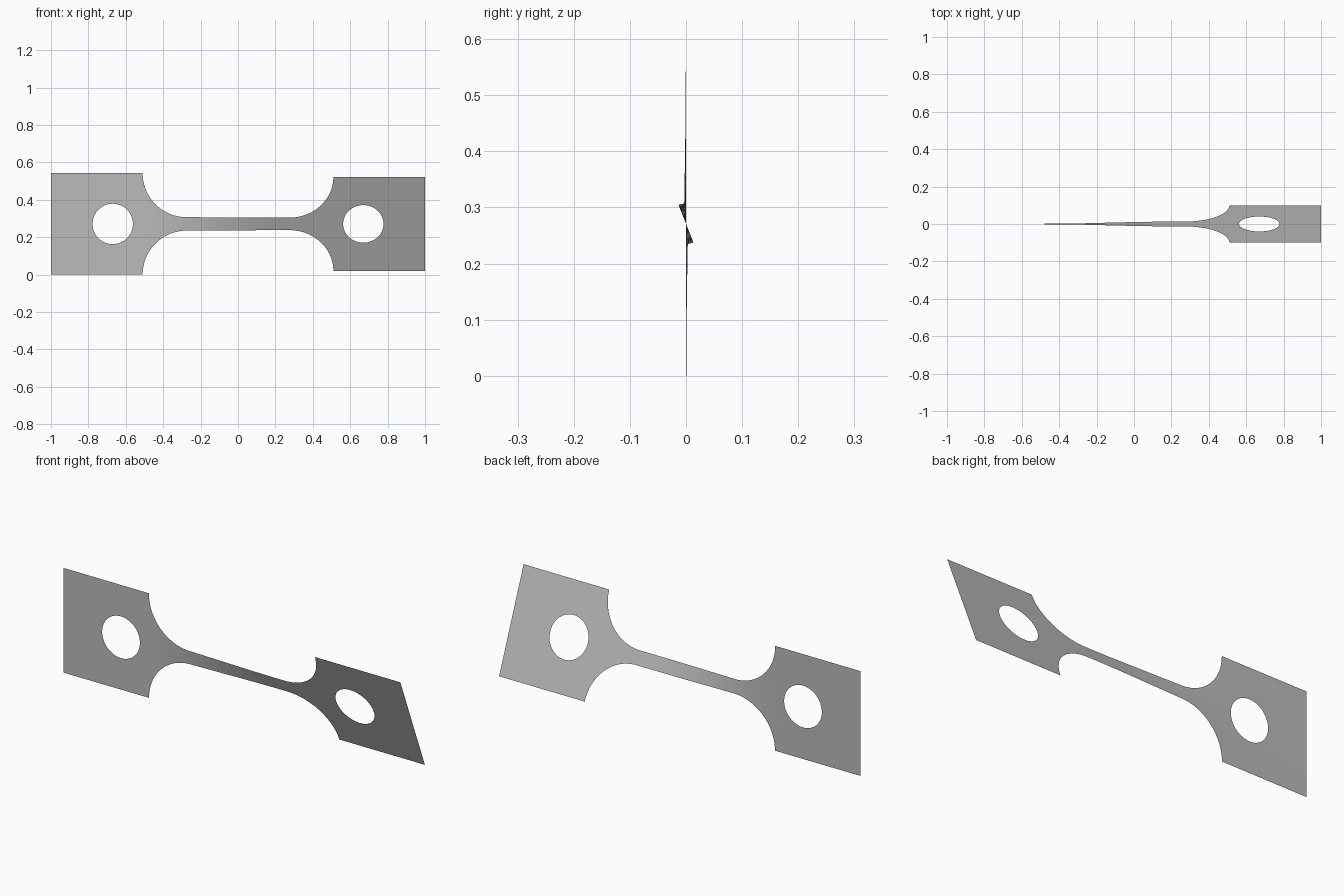
import bpy
import bmesh
from math import sin, cos, pi, radians

if "Cube" in bpy.data.objects:
    bpy.data.objects.remove(bpy.data.objects["Cube"], do_unlink=True)

HALF = 0.271        # half height of the end tabs
NECK = 0.036        # half height of the narrow strip
TAB_X = 0.51        # inner edge of the tabs
RADIUS = HALF - NECK
HOLE_X, HOLE_R = 0.67, 0.108
TWIST = radians(21.7)
ROWS, ARC, STRIP, HOLE_SIDES = 4, 24, 30, 64

grey = bpy.data.materials.new("grey sheet")
grey.use_nodes = True
color = (0.5, 0.5, 0.5, 1)
grey.diffuse_color = color
grey.node_tree.nodes["Principled BSDF"].inputs["Base Color"].default_value = color

bm = bmesh.new()


def rows(x, half):
    return [bm.verts.new((x, 0, half * (2 * j / ROWS - 1))) for j in range(ROWS + 1)]


def loop_edges(verts):
    return [bm.edges.new((v, verts[i - 1])) for i, v in enumerate(verts)]


# Narrow strip with a round fillet at each end
arc_x = TAB_X - RADIUS
fillet = [(arc_x + RADIUS * sin(a), HALF - RADIUS * cos(a))
          for a in (i * pi / 2 / ARC for i in range(ARC + 1))]
stations = [(-x, h) for x, h in reversed(fillet)]
stations += [(arc_x * (2 * i / STRIP - 1), NECK) for i in range(1, STRIP)]
stations += fillet
columns = [rows(x, h) for x, h in stations]
for a, b in zip(columns, columns[1:]):
    for j in range(ROWS):
        bm.faces.new((a[j], b[j], b[j + 1], a[j + 1]))

# Square end tabs, each with a round hole
for side in (-1, 1):
    outline = rows(side * TAB_X, HALF) + rows(side, HALF)[::-1]
    hole = [bm.verts.new((side * HOLE_X + HOLE_R * cos(t), 0, HOLE_R * sin(t)))
            for t in (2 * pi * i / HOLE_SIDES for i in range(HOLE_SIDES))]
    bmesh.ops.triangle_fill(bm, use_beauty=True, normal=(0, -1, 0),
                            edges=loop_edges(outline) + loop_edges(hole))
bmesh.ops.remove_doubles(bm, verts=bm.verts, dist=0.0001)
bmesh.ops.recalc_face_normals(bm, faces=bm.faces)
if sum(f.normal.y * f.calc_area() for f in bm.faces) > 0:
    bmesh.ops.reverse_faces(bm, faces=bm.faces)

# Twist the sheet about its long axis and lift it to the ground
for v in bm.verts:
    t = min(max((v.co.x + 0.55) / 0.8, 0), 1)
    angle = TWIST * t * t * (3 - 2 * t)
    z = v.co.z
    v.co.y, v.co.z = -z * sin(angle), z * cos(angle) + HALF

mesh = bpy.data.meshes.new("twisted_sheet")
bm.to_mesh(mesh)
bm.free()
mesh.materials.append(grey)
sheet = bpy.data.objects.new("twisted_sheet", mesh)
bpy.context.collection.objects.link(sheet)
bpy.context.view_layer.objects.active = sheet
sheet.select_set(True)
bpy.ops.object.shade_smooth_by_angle()
